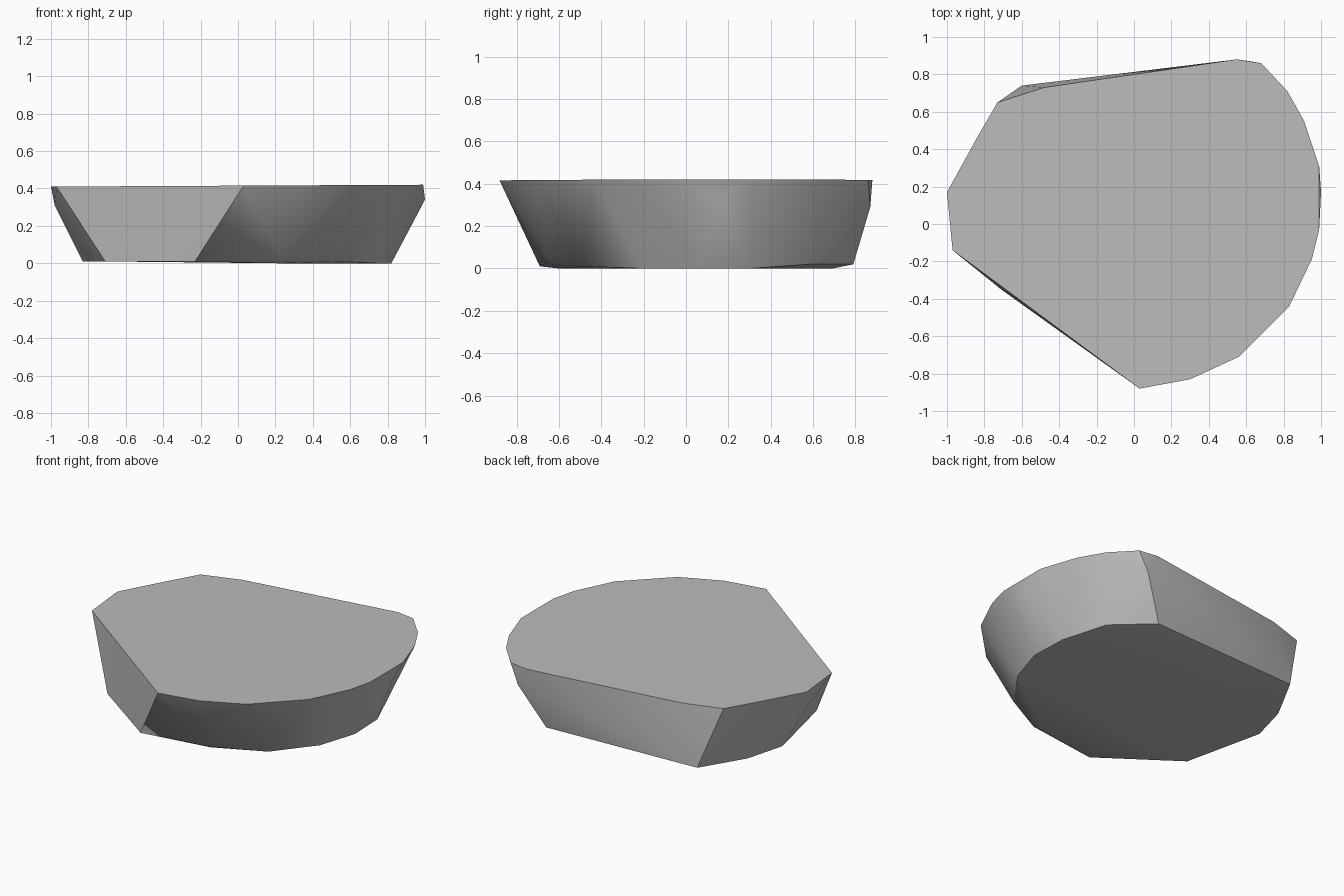
import bpy
import bmesh
import math

cube = bpy.data.objects.get("Cube")
if cube:
    bpy.data.objects.remove(cube, do_unlink=True)

# Rim of the flat top, counter-clockwise
top = [(0.03, -0.88), (0.30, -0.83), (0.56, -0.71), (0.83, -0.44),
       (0.95, -0.19), (0.99, -0.03), (0.99, 0.31), (0.91, 0.55),
       (0.82, 0.71), (0.68, 0.86), (0.55, 0.88), (-0.48, 0.73),
       (-0.73, 0.65), (-0.84, 0.46), (-1.0, 0.17), (-0.97, -0.14)]

# Narrower foot of the rock
foot = [(-0.23, -0.69, 0.01), (0.24, -0.65, 0.03), (0.22, -0.60, 0.0),
        (0.55, -0.47, 0.01), (0.74, -0.20, 0.0), (0.82, 0.05, 0.0),
        (0.81, 0.30, 0.0), (0.70, 0.58, 0.02), (0.47, 0.79, 0.02),
        (0.46, 0.69, 0.0), (-0.60, 0.74, 0.02), (-0.76, 0.44, 0.01),
        (-0.83, 0.18, 0.01), (-0.71, -0.35, 0.01)]

# Bulges just below the rim
bulges = [(1.0, 0.17, 0.34), (0.62, 0.87, 0.29), (-0.98, 0.10, 0.31)]

# Chipped stone as the convex skin of these corners
bm = bmesh.new()
for x, y in top:
    bm.verts.new((x, y, 0.415 + 0.005 * x))
for corner in foot + bulges:
    bm.verts.new(corner)
hull = bmesh.ops.convex_hull(bm, input=bm.verts)
loose = {v for v in hull["geom_interior"] + hull["geom_unused"]
         if isinstance(v, bmesh.types.BMVert)}
bmesh.ops.delete(bm, geom=list(loose), context="VERTS")
bmesh.ops.dissolve_limit(bm, angle_limit=math.radians(1),
                         verts=bm.verts, edges=bm.edges)
bmesh.ops.recalc_face_normals(bm, faces=bm.faces)
mesh = bpy.data.meshes.new("flat_rock")
bm.to_mesh(mesh)
bm.free()

rock = bpy.data.objects.new("flat_rock", mesh)
bpy.context.collection.objects.link(rock)

# Plain grey stone
stone = bpy.data.materials.new("grey_stone")
stone.use_nodes = True
grey = (0.5, 0.5, 0.5, 1)
stone.diffuse_color = grey
stone.node_tree.nodes["Principled BSDF"].inputs["Base Color"].default_value = grey
mesh.materials.append(stone)

# Soft facets with crisp main edges
bpy.ops.object.select_all(action="DESELECT")
rock.select_set(True)
bpy.context.view_layer.objects.active = rock
bpy.ops.object.shade_smooth_by_angle(angle=math.radians(40))
